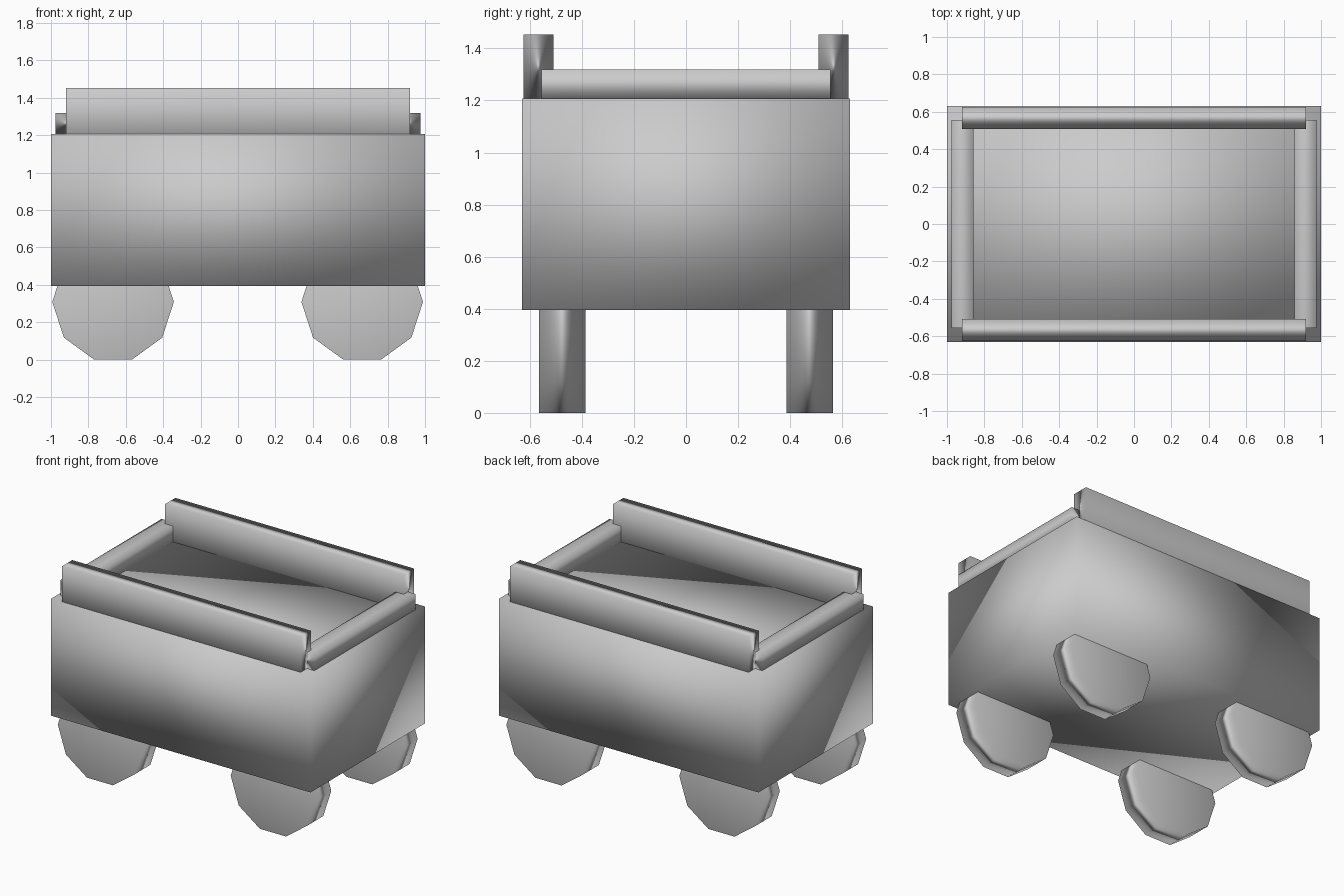
import bpy
import math

# Remove the default cube
default = bpy.data.objects.get("Cube")
if default:
    bpy.data.objects.remove(default, do_unlink=True)

# Single plain grey
grey = bpy.data.materials.new("plain grey")
grey.use_nodes = True
colour = (0.6, 0.6, 0.6, 1)
grey.diffuse_color = colour
grey.node_tree.nodes["Principled BSDF"].inputs["Base Color"].default_value = colour


def finish(name, area_weighted=False):
    """Name, colour and smooth the active object."""
    ob = bpy.context.object
    ob.name = name
    ob.data.materials.append(grey)
    bpy.ops.object.transform_apply(location=False, rotation=True, scale=True)
    bpy.ops.object.shade_smooth()
    if area_weighted:
        ob.modifiers.new("soft normals", "WEIGHTED_NORMAL").mode = "FACE_AREA"
    return ob


def box(name, x, y, z, area_weighted=False):
    """Box spanning the given (low, high) ranges."""
    spans = (x, y, z)
    bpy.ops.mesh.primitive_cube_add(size=1, location=[(a + b) / 2 for a, b in spans])
    bpy.context.object.scale = [b - a for a, b in spans]
    return finish(name, area_weighted)


# Closed cart body
BASE, TOP = 0.395, 1.208
box("cart_body", (-1, 1), (-0.63, 0.63), (BASE, TOP))

# Tall boards along the long sides
for name, y in (("front_board", -0.567), ("back_board", 0.567)):
    box(name, (-0.92, 0.92), (y - 0.058, y + 0.058), (TOP, 1.453), True)

# Low boards across the ends
for name, x in (("right_board", -0.917), ("left_board", 0.917)):
    box(name, (x - 0.06, x + 0.06), (-0.555, 0.555), (TOP, 1.318), True)

# Ten-sided wheels, half sunk into the body, resting on a flat edge
SIDES, RADIUS = 10, 0.325
height = RADIUS * math.cos(math.pi / SIDES)
for side, x in (("right", -0.668), ("left", 0.664)):
    for end, y in (("front", -0.475), ("back", 0.475)):
        bpy.ops.mesh.primitive_cylinder_add(
            vertices=SIDES, radius=RADIUS, depth=0.178,
            location=(x, y, height), rotation=(math.pi / 2, math.pi / 2, 0))
        finish(f"{end}_{side}_wheel", True)
